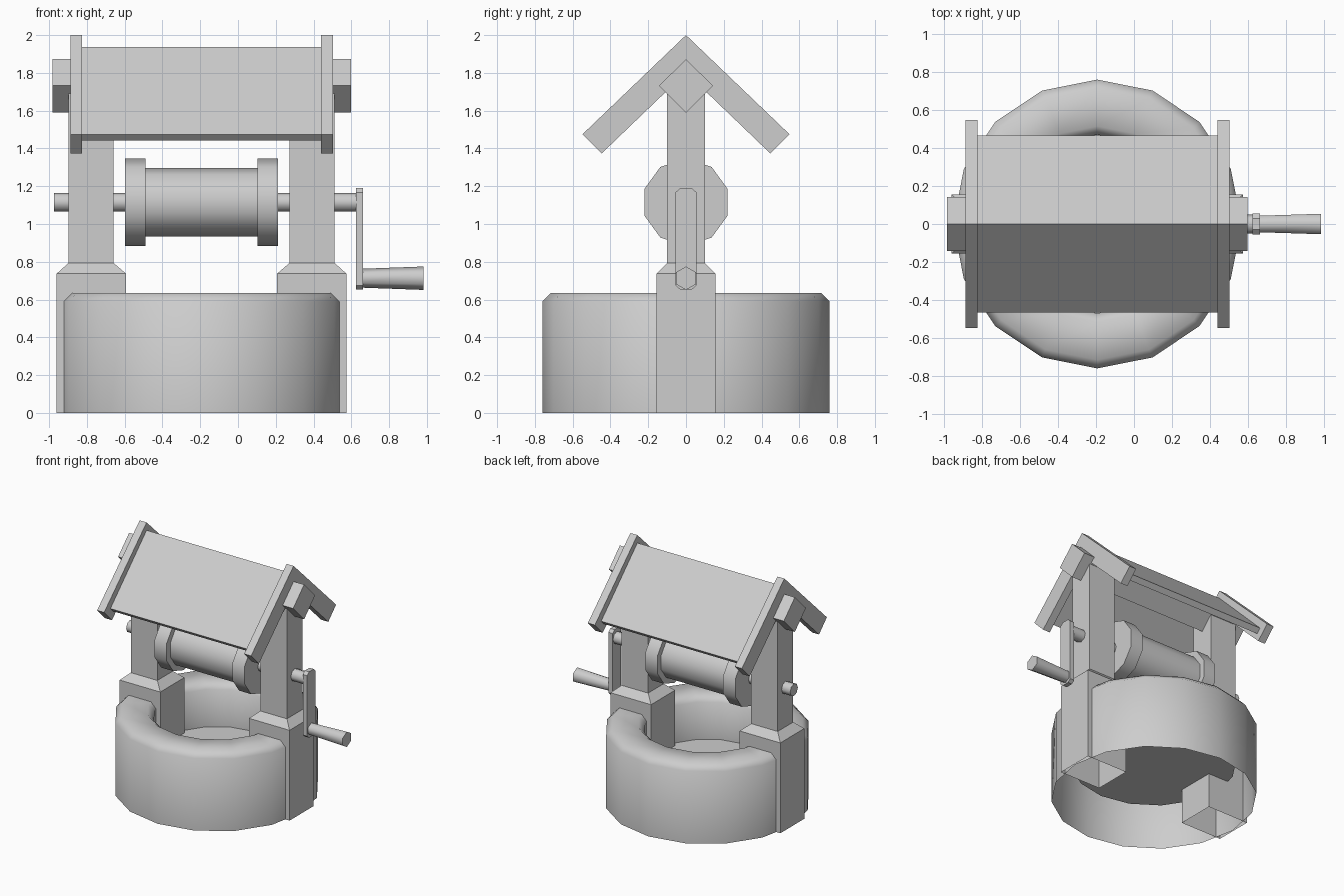
import bpy, bmesh
from math import sin, cos, pi, radians

default = bpy.data.objects.get("Cube")
if default:
    bpy.data.objects.remove(default, do_unlink=True)

CX = -0.193      # centre line of the well, the crank overhangs to +x
AXLE_Z = 1.115

stone = bpy.data.materials.new("plain_grey")
stone.use_nodes = True
grey = (0.61, 0.61, 0.61, 1)
stone.diffuse_color = grey
stone.node_tree.nodes["Principled BSDF"].inputs["Base Color"].default_value = grey


def loft(name, rings, cap_start=True, cap_end=True, smooth=False):
    """Skin a list of equally sized closed rings of points."""
    bm = bmesh.new()
    loops = [[bm.verts.new(p) for p in ring] for ring in rings]
    n = len(loops[0])
    for a, b in zip(loops, loops[1:]):
        for i in range(n):
            j = (i + 1) % n
            bm.faces.new((a[i], a[j], b[j], b[i]))
    if cap_start:
        bm.faces.new(loops[0][::-1])
    if cap_end:
        bm.faces.new(loops[-1])
    bmesh.ops.recalc_face_normals(bm, faces=bm.faces[:])
    mesh = bpy.data.meshes.new(name)
    bm.to_mesh(mesh)
    bm.free()
    mesh.materials.append(stone)
    obj = bpy.data.objects.new(name, mesh)
    bpy.context.collection.objects.link(obj)
    if smooth:
        bpy.ops.object.select_all(action='DESELECT')
        obj.select_set(True)
        bpy.context.view_layer.objects.active = obj
        bpy.ops.object.shade_smooth_by_angle(angle=radians(65))
    return obj


def prism(name, outline, x0, x1):
    """Extrude a (y, z) outline along x."""
    return loft(name, [[(x, y, z) for y, z in outline] for x in (x0, x1)])


def rod(name, x0, x1, r0, r1, z, sides):
    """Smooth rod along x with a corner pointing up."""
    rings = [[(x, r * sin(2 * pi * i / sides), z + r * cos(2 * pi * i / sides))
              for i in range(sides)] for x, r in ((x0, r0), (x1, r1))]
    return loft(name, rings, smooth=True)


def circle(r, z, sides=16):
    return [(CX + r * cos(2 * pi * i / sides), r * sin(2 * pi * i / sides), z)
            for i in range(sides)]


# Round hollow wall, open underneath, with a softened rim
profile = [(0.76, 0), (0.76, 0.59), (0.715, 0.635), (0.515, 0.635), (0.47, 0.59), (0.47, 0.285)]
wall = loft("well_wall", [circle(r, z) for r, z in profile], False, False, True)
# Wall normals face outward from the stone
if wall.data.polygons[0].normal.x < 0:
    wall.data.flip_normals()

# Water disc, its edge hidden inside the hollow wall
loft("water", [circle(0.61, 0.283), circle(0.61, 0.285)])

# Posts with wide open feet and sloped shoulders, gable boards, drum flanges
levels = [(0.4, 0.767, 0.155, 0), (0.4, 0.767, 0.155, 0.737),
          (0.465, 0.705, 0.1, 0.793), (0.465, 0.705, 0.1, 1.69)]
gable = [(0, 2), (0.548, 1.475), (0.447, 1.373), (0, 1.802),
         (-0.447, 1.373), (-0.548, 1.475)]
for side, s in (("left", 1), ("right", -1)):
    loft(side + "_post", [[(CX + s * a, -w, z), (CX + s * b, -w, z),
                           (CX + s * b, w, z), (CX + s * a, w, z)]
                          for a, b, w, z in levels], cap_start=False)
    prism(side + "_gable_board", gable, CX + s * 0.632, CX + s * 0.695)
    rod(side + "_drum_flange", CX + s * 0.297, CX + s * 0.406, 0.231, 0.231, AXLE_Z, 10)

# Roof panels and ridge beam
roof = [(0, 1.936), (0.467, 1.475), (0.434, 1.441), (0, 1.866),
        (-0.434, 1.441), (-0.467, 1.475)]
prism("roof", roof, CX - 0.632, CX + 0.632)
prism("ridge_beam", [(0, 1.873), (0.142, 1.732), (0, 1.59), (-0.142, 1.732)],
      CX - 0.79, CX + 0.79)

# Winding drum, axle and crank
rod("drum", CX - 0.3, CX + 0.3, 0.182, 0.182, AXLE_Z, 10)
rod("axle", -0.975, 0.63, 0.05, 0.05, AXLE_Z, 8)
half = [(0.055, 1.168), (0.03, 1.19), (-0.03, 1.19), (-0.055, 1.168)]
middle = 0.921
arm = half + [(-y, 2 * middle - z) for y, z in half]
prism("crank_arm", arm, 0.624, 0.662)
rod("crank_handle", 0.657, 0.983, 0.05, 0.062, 0.713, 6)
